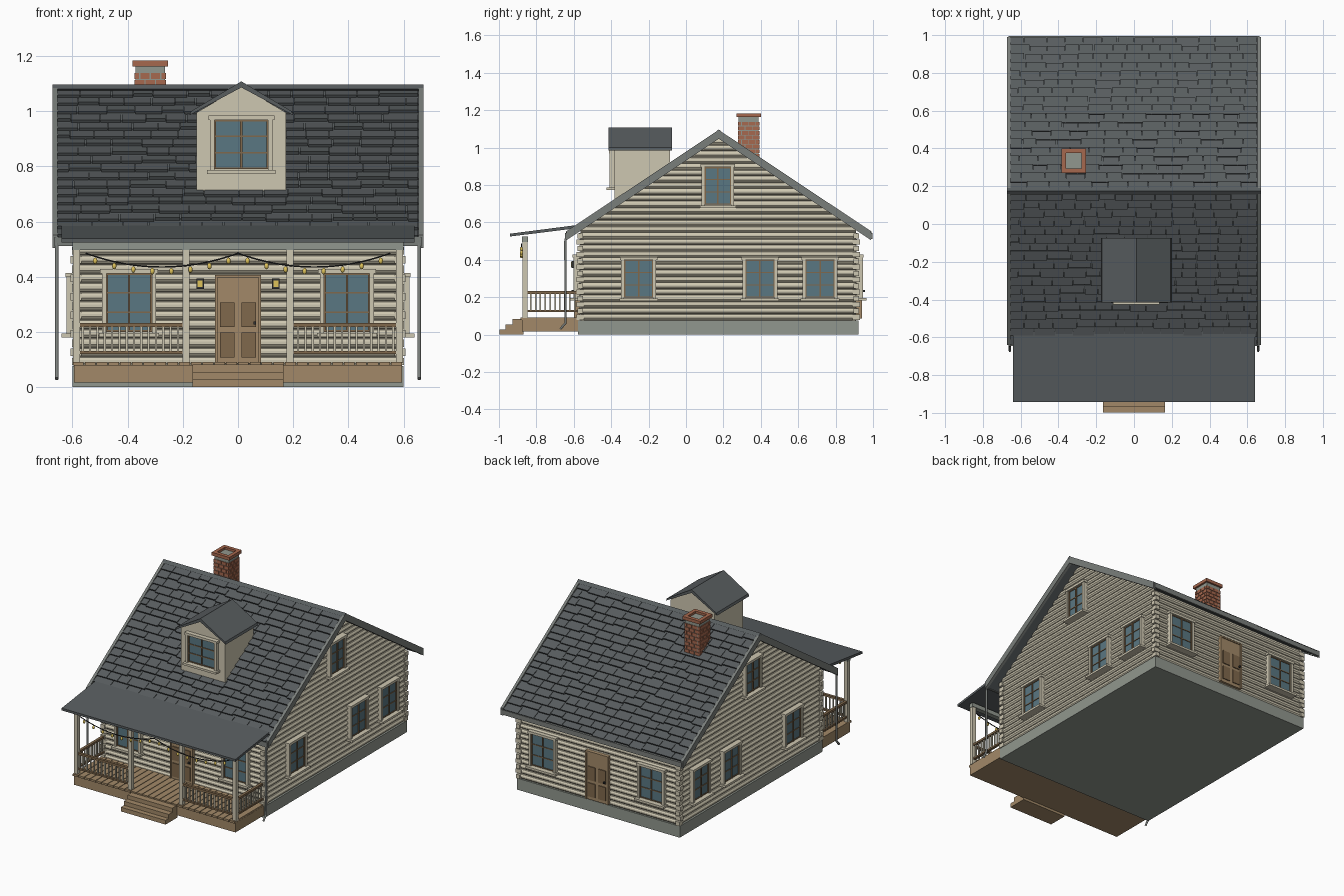
import bpy, bmesh, math, random
from mathutils import Matrix, Vector

if "Cube" in bpy.data.objects:
    bpy.data.objects.remove(bpy.data.objects["Cube"])

random.seed(4)

def colour(name, r, g, b):
    m = bpy.data.materials.new(name)
    lin = [((c / 255 + 0.055) / 1.055) ** 2.4 for c in (r, g, b)]
    m.diffuse_color = (*lin, 1)
    m.use_nodes = True
    m.node_tree.nodes["Principled BSDF"].inputs["Base Color"].default_value = m.diffuse_color
    return m

CREAM = colour("cream siding", 206, 199, 177)
ROOF = colour("slate roof", 88, 93, 95)
STONE = colour("foundation grey", 145, 151, 142)
WOOD = colour("tan wood", 162, 137, 104)
DARKWOOD = colour("brown wood", 128, 104, 76)
GLASS = colour("blue glass", 90, 119, 130)
BRICK = colour("red brick", 166, 104, 78)
YELLOW = colour("warm bulb", 222, 194, 90)
BLACK = colour("dark metal", 48, 50, 52)
TRIM = colour("grey trim", 122, 126, 123)

def finish(name, bm, mat):
    bmesh.ops.recalc_face_normals(bm, faces=bm.faces)
    me = bpy.data.meshes.new(name)
    bm.to_mesh(me)
    bm.free()
    me.materials.append(mat)
    ob = bpy.data.objects.new(name, me)
    bpy.context.collection.objects.link(ob)
    return ob

def add_loft(bm, a, b):
    """Closed solid between two matching outlines."""
    va, vb = [bm.verts.new(p) for p in a], [bm.verts.new(p) for p in b]
    n = len(va)
    bm.faces.new(va)
    bm.faces.new(vb[::-1])
    for i in range(n):
        bm.faces.new((va[i], vb[i], vb[(i + 1) % n], va[(i + 1) % n]))

def prism(name, profile, lo, hi, mat, axis="x"):
    put = (lambda p, t: (t, *p)) if axis == "x" else (lambda p, t: (p[0], t, p[1]))
    bm = bmesh.new()
    add_loft(bm, [put(p, lo) for p in profile], [put(p, hi) for p in profile])
    return finish(name, bm, mat)

def boxes(name, items, mat):
    """Each item: (x0, x1, y0, y1, z0, z1[, matrix])."""
    bm = bmesh.new()
    for x0, x1, y0, y1, z0, z1, *m in items:
        mat4 = m[0] if m else Matrix()
        ring = [(x0, y0), (x1, y0), (x1, y1), (x0, y1)]
        add_loft(bm, [mat4 @ Vector((x, y, z0)) for x, y in ring],
                 [mat4 @ Vector((x, y, z1)) for x, y in ring])
    return finish(name, bm, mat)

def tube(name, lines, radius, mat):
    cu = bpy.data.curves.new(name, "CURVE")
    cu.dimensions, cu.bevel_depth, cu.bevel_resolution = "3D", radius, 1
    cu.use_fill_caps = True
    for pts in lines:
        s = cu.splines.new("POLY")
        s.points.add(len(pts) - 1)
        for p, co in zip(s.points, pts):
            p.co = (*co, 1)
    cu.materials.append(mat)
    ob = bpy.data.objects.new(name, cu)
    bpy.context.collection.objects.link(ob)

# House shell
RY, RZ, SLOPE, SPAN = 0.175, 1.078, 0.665, 0.812
FRONT, BACK = -0.578, 0.922
boxes("foundation", [(-0.6, 0.6, FRONT, BACK, 0, 0.076)], STONE)
prism("wall_core", [(-0.562, 0.07), (0.906, 0.07), (0.906, 0.56), (RY, 1.055), (-0.562, 0.56)],
      -0.584, 0.584, CREAM)

# Rounded log siding, clipped under the roof on the gable ends
PITCH = 0.0335
bm = bmesh.new()
corners = []
for i in range(29):
    z = 0.076 + i * PITCH
    prof = [(-0.004, z), (0.007, z + 0.003), (0.014, z + 0.012), (0.014, z + 0.022),
            (0.008, z + 0.031), (-0.004, z + PITCH)]
    def half(h):
        return min(0.737, max(0.001, (1.055 - h) / SLOPE))
    for s in (-1, 1):
        add_loft(bm, [(s * (0.584 + o), RY - half(h) - 0.003, h) for o, h in prof],
                 [(s * (0.584 + o), RY + half(h) - 0.003, h) for o, h in prof])
        if i < 14:
            y = FRONT + 0.014 if s < 0 else BACK - 0.014
            add_loft(bm, [(-0.585, y + s * o, h) for o, h in prof],
                     [(0.585, y + s * o, h) for o, h in prof])
            e = 0.006 * (i % 2)
            for yc in (FRONT, BACK):
                cy = yc + (0.012 if yc < 0 else -0.012)
                cx = s * 0.588
                corners.append((cx - 0.014 - e, cx + 0.014 + e, cy - 0.02 + e, cy + 0.02 - e,
                                z + 0.003, z + 0.03))
finish("log_siding", bm, CREAM)
boxes("corner_log_ends", corners, CREAM)

# Main roof: deck, staggered shingles, ridge and edge trim
def roof_band(top, bot, span):
    return [(RY - span, RZ - SLOPE * span + top), (RY, RZ + top), (RY + span, RZ - SLOPE * span + top),
            (RY + span, RZ - SLOPE * span + bot), (RY, RZ + bot), (RY - span, RZ - SLOPE * span + bot)]
prism("roof_deck", roof_band(0, -0.024, SPAN), -0.655, 0.655, ROOF)
ang = math.atan(SLOPE)
ca, sa = math.cos(ang), math.sin(ang)
ROWS = 18
step = SPAN / ca / ROWS
bm = bmesh.new()
for s in (-1, 1):
    for r in range(ROWS):
        x = -0.655
        while x < 0.65:
            w = random.uniform(0.07, 0.13) * (0.6 if x < -0.65 and r % 2 else 1)
            x1 = 0.655 if x + w > 0.62 else x + w
            t0, t1 = r * step, (r + 1) * step - random.choice((0, 0, 0.009))
            prof = [(t0, -0.003), (t0, 0.002), (t1, 0.013), (t1, -0.003)]
            pts = [(RY + s * (t * ca + h * sa), RZ - t * sa + h * ca) for t, h in prof]
            add_loft(bm, [(x, *p) for p in pts], [(x1 - 0.003, *p) for p in pts])
            x = x1
finish("roof_shingles", bm, ROOF)
for s, side in ((-1, "left"), (1, "right")):
    prism(side + "_rake_trim", roof_band(0.016, -0.032, SPAN + 0.003), *sorted((s * 0.654, s * 0.672)), TRIM)
prism("ridge_cap", [(RY - 0.02, 1.08), (RY, 1.097), (RY + 0.02, 1.08), (RY, 1.07)], -0.672, 0.672, ROOF)
ez = RZ - SLOPE * SPAN
boxes("eave_fascia", [(-0.665, 0.665, RY + s * (SPAN + 0.003) - 0.006, RY + s * (SPAN + 0.003) + 0.006,
                       ez - 0.026, ez + 0.006) for s in (-1, 1)], TRIM)

# Dormer
DX = 0.012
prism("dormer_wall", [(DX - 0.162, 0.71), (DX + 0.162, 0.71), (DX + 0.162, 0.995), (DX, 1.09),
                      (DX - 0.162, 0.995)], -0.383, -0.085, CREAM, "y")
prism("dormer_roof", [(DX - 0.188, 0.985), (DX - 0.182, 1.0), (DX, 1.108), (DX + 0.182, 1.0), (DX + 0.188, 0.985),
                      (DX, 1.086)], -0.415, -0.075, ROOF, "y")

# Windows: local x is width, local -y points outward, origin at glass bottom centre
trim, panes, bars = [], [], []
def window(m, w, h):
    a = w / 2
    panes.append((-a, a, -0.012, 0.012, 0, h, m))
    for s in (-1, 1):
        trim.append((*sorted((s * a, s * (a + 0.016))), -0.024, 0.012, -0.01, h + 0.012, m))
        bars.append((*sorted((s * a, s * (a - 0.006))), -0.018, 0.01, 0, h, m))
    trim.append((-a - 0.022, a + 0.022, -0.028, 0.012, h, h + 0.016, m))
    trim.append((-a - 0.026, a + 0.026, -0.042, 0.012, -0.018, -0.004, m))
    bars.append((-0.004, 0.004, -0.019, 0.01, 0, h, m))
    for z in (0.003, h / 3, h * 2 / 3, h - 0.003):
        bars.append((-a, a, -0.016, 0.01, z - 0.003, z + 0.003, m))

def place(x, y, z, deg):
    return Matrix.Translation((x, y, z)) @ Matrix.Rotation(math.radians(deg), 4, "Z")

for s in (-1, 1):
    window(place(s * 0.395, FRONT, 0.2, 0), 0.165, 0.212)
    window(place(s * 0.4, BACK, 0.2, 180), 0.165, 0.212)
    for y in (-0.253, 0.395, 0.717):
        window(place(s * 0.598, y, 0.198, s * 90), 0.155, 0.2)
    window(place(s * 0.598, RY - 0.005, 0.695, s * 90), 0.14, 0.2)
window(place(DX, -0.384, 0.79, 0), 0.195, 0.178)
boxes("window_trim", trim, CREAM)
boxes("window_glass", panes, GLASS)
boxes("window_bars", bars, DARKWOOD)

# Front and back doors with raised panels
slabs, panels, frames, knobs = [], [], [], []
for m in (place(0, FRONT, 0.085, 0), place(0, BACK, 0.085, 180)):
    slabs.append((-0.075, 0.075, -0.014, 0.012, 0, 0.312, m))
    frames.append((-0.084, 0.084, -0.02, 0.012, 0.312, 0.322, m))
    for s in (-1, 1):
        frames.append((*sorted((s * 0.075, s * 0.084)), -0.02, 0.012, 0, 0.315, m))
        for z0, z1 in ((0.022, 0.112), (0.132, 0.222)):
            panels.append((*sorted((s * 0.012, s * 0.066)), -0.02, 0, z0, z1, m))
    knobs.append((0.056, 0.066, -0.034, 0, 0.142, 0.152, m))
boxes("doors", slabs, WOOD)
boxes("door_panels", panels, DARKWOOD)
boxes("door_frames", frames, WOOD)
boxes("door_knobs", knobs, BLACK)

# Porch floor and steps
boxes("porch_base", [(-0.595, 0.595, -0.876, -0.57, 0.016, 0.08)], WOOD)
pw = 1.196 / 28
boxes("porch_planks", [(-0.598 + i * pw, -0.598 + (i + 1) * pw - 0.004, -0.885, -0.575, 0.078, 0.091)
                       for i in range(28)], WOOD)
boxes("porch_steps", [(-0.165, 0.165, y, -0.87, z - 0.028, z)
                      for y, z in ((-0.998, 0.028), (-0.965, 0.055), (-0.927, 0.082))], WOOD)

# Porch posts, beam, roof and railings
boxes("porch_posts", [(x - 0.013, x + 0.013, -0.873, -0.847, 0.088, 0.5)
                      for x in (-0.585, -0.188, 0.188, 0.585)], CREAM)
boxes("porch_beam", [(-0.6, 0.6, -0.876, -0.844, 0.496, 0.524)], STONE)
prism("porch_roof", [(-0.942, 0.524), (-0.942, 0.539), (-0.57, 0.587), (-0.57, 0.57)], -0.64, 0.64, ROOF)
rails, balusters = [], []
for s in (-1, 1):
    for z0, z1 in ((0.12, 0.131), (0.218, 0.232)):
        rails.append((*sorted((s * 0.2, s * 0.575)), -0.869, -0.851, z0, z1))
        rails.append((s * 0.585 - 0.009, s * 0.585 + 0.009, -0.85, -0.575, z0, z1))
    for i in range(14):
        x = s * (0.218 + i * 0.0265)
        balusters.append((x - 0.004, x + 0.004, -0.864, -0.856, 0.125, 0.222))
    for i in range(10):
        y = -0.83 + i * 0.026
        balusters.append((s * 0.585 - 0.004, s * 0.585 + 0.004, y - 0.004, y + 0.004, 0.125, 0.222))
boxes("porch_rails", rails, DARKWOOD)
boxes("porch_balusters", balusters, CREAM)

# Downspouts at the front corners
tube("downspouts", [[(s * 0.657, -0.635, 0.545), (s * 0.657, -0.645, 0.5), (s * 0.657, -0.645, 0.06),
                     (s * 0.657, -0.672, 0.03)] for s in (-1, 1)], 0.007, TRIM)

# Wall lanterns
boxes("lantern_frames", [b for s in (-1, 1) for b in (
    (s * 0.137 - 0.014, s * 0.137 + 0.014, -0.612, -0.575, 0.356, 0.393),)], BLACK)
boxes("lantern_glow", [(s * 0.137 - 0.009, s * 0.137 + 0.009, -0.616, -0.608, 0.362, 0.387)
                       for s in (-1, 1)], YELLOW)

# String lights hung in two swags
def sag(u):
    return 0.485 - 0.05 * (1 - (2 * u - 1) ** 2)
tube("light_string", [[(s * 0.552 * i / 16, -0.88, sag(i / 16)) for i in range(17)] for s in (-1, 1)],
     0.003, BLACK)
bm = bmesh.new()
for s in (-1, 1):
    for i in range(8):
        u = (i + 0.5) / 8
        bmesh.ops.create_icosphere(bm, subdivisions=2, radius=0.008, matrix=Matrix.Translation(
            (s * 0.552 * u, -0.88, sag(u) - 0.016)) @ Matrix.Diagonal((1, 1, 1.5, 1)))
for f in bm.faces:
    f.smooth = True
finish("string_bulbs", bm, YELLOW)

# Brick chimney: mortar core, staggered bricks and a cap ring
CX, CY = -0.318, 0.335
boxes("chimney_core", [(CX - 0.053, CX + 0.053, CY - 0.053, CY + 0.053, 0.88, 1.168)], STONE)
bricks = []
for r in range(11):
    z = 0.872 + r * 0.0245
    cuts = [-0.057, -0.019, 0.019, 0.057] if r % 2 else [-0.057, -0.038, 0, 0.038, 0.057]
    for q in range(4):
        m = place(CX, CY, z, q * 90)
        bricks += [(a + 0.002, b - 0.002, -0.057, -0.045, 0, 0.0205, m) for a, b in zip(cuts, cuts[1:])]
boxes("chimney_bricks", bricks, BRICK)
boxes("chimney_cap", [(-0.065, 0.041, -0.065, -0.041, 1.162, 1.183, place(CX, CY, 0, q * 90))
                      for q in range(4)], BRICK)
